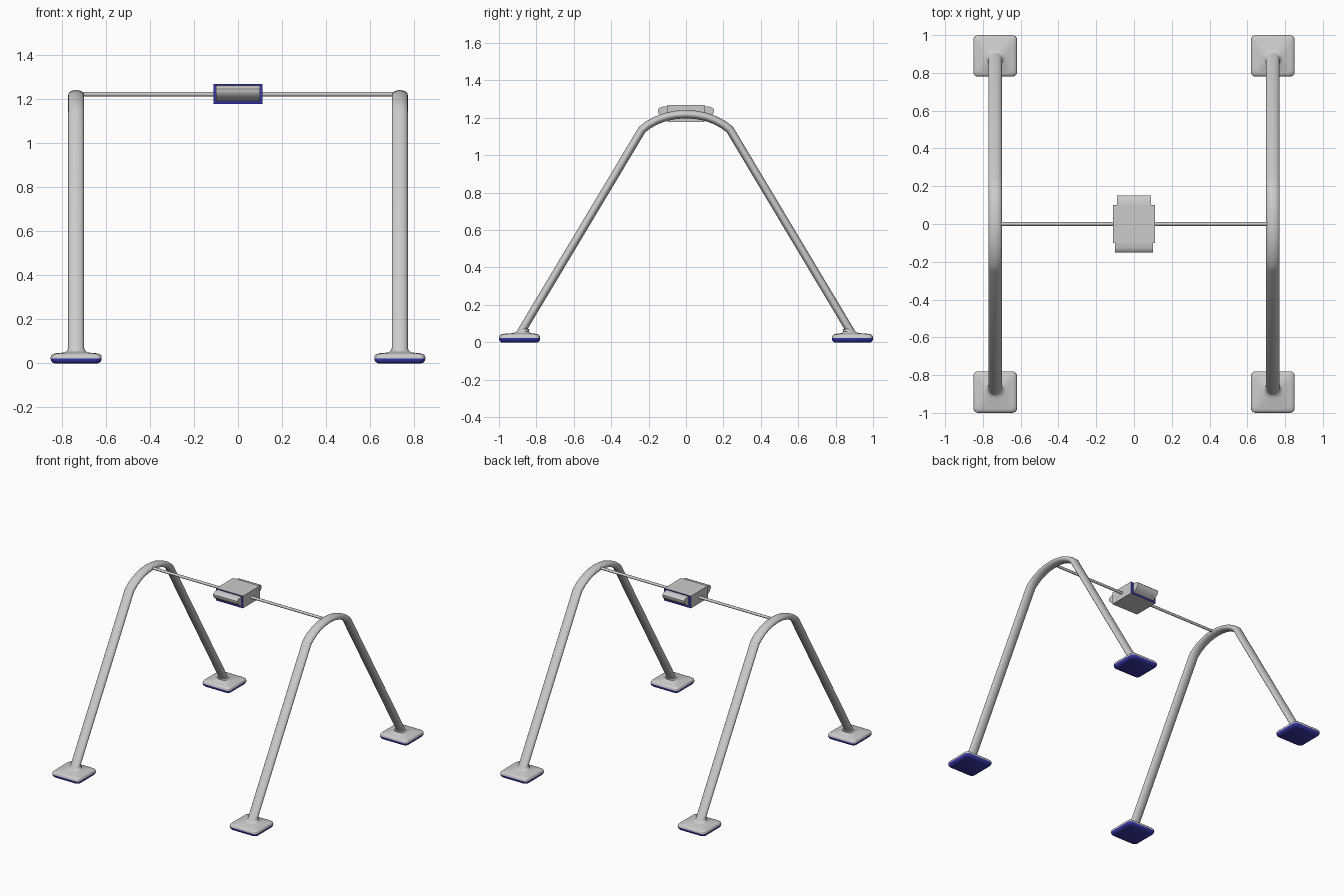
import bpy, bmesh, math
from mathutils import Vector

if "Cube" in bpy.data.objects:
    bpy.data.objects.remove(bpy.data.objects["Cube"])

blue = bpy.data.materials.new("blue_pad")
blue.diffuse_color = (0.04, 0.04, 0.4, 1)
blue.use_nodes = True
blue.node_tree.nodes["Principled BSDF"].inputs["Base Color"].default_value = blue.diffuse_color
grey = bpy.data.materials.new("grey_metal")
grey.diffuse_color = (0.6, 0.6, 0.6, 1)
grey.use_nodes = True
grey.node_tree.nodes["Principled BSDF"].inputs["Base Color"].default_value = grey.diffuse_color


def finish(name, bm, is_blue=None, smooth=40):
    bmesh.ops.recalc_face_normals(bm, faces=bm.faces)
    me = bpy.data.meshes.new(name)
    if is_blue:
        me.materials.append(grey)
        me.materials.append(blue)
        for f in bm.faces:
            f.material_index = int(is_blue(f))
    bm.to_mesh(me)
    bm.free()
    ob = bpy.data.objects.new(name, me)
    bpy.context.collection.objects.link(ob)
    if smooth:
        bpy.ops.object.select_all(action='DESELECT')
        ob.select_set(True)
        bpy.context.view_layer.objects.active = ob
        bpy.ops.object.shade_smooth_by_angle(angle=math.radians(smooth))
    return ob


def loft(rings):
    """Closed skin through rings of equal point count."""
    bm = bmesh.new()
    vs = [[bm.verts.new(p) for p in r] for r in rings]
    n = len(vs[0])
    for a, b in zip(vs, vs[1:]):
        for i in range(n):
            j = (i + 1) % n
            bm.faces.new((a[i], a[j], b[j], b[i]))
    bm.faces.new(vs[0])
    bm.faces.new(vs[-1])
    return bm


def arch_rings(x, rx=0.036, rn=0.022, n=20):
    """Oval tube following the A-shaped leg path, mitred at each bend."""
    half = [(0.897, 0.03), (0.235, 1.137), (0.20, 1.164), (0.155, 1.188),
            (0.105, 1.206), (0.053, 1.216)]
    path = [Vector((0, -y, z)) for y, z in half] + [Vector((0, 0, 1.219))]
    path += [Vector((0, y, z)) for y, z in reversed(half)]
    rings = []
    for i, p in enumerate(path):
        d1 = (p - path[max(i - 1, 0)]).normalized()
        d2 = (path[min(i + 1, len(path) - 1)] - p).normalized()
        t = (d1 + d2).normalized()
        nrm = Vector((0, -t.z, t.y))
        s = rn / max(t.dot(d2 if d2.length else d1), 0.5)
        rings.append([p + Vector((x + rx * math.cos(a), 0, 0)) + nrm * s * math.sin(a)
                      for a in (2 * math.pi * k / n for k in range(n))])
    return rings


def pad_ring(cx, cy, hx, hy, r, z, k=5):
    """Rounded rectangle outline."""
    pts = []
    for q, (sx, sy) in enumerate([(1, 1), (-1, 1), (-1, -1), (1, -1)]):
        for i in range(k):
            a = math.pi / 2 * (q + i / (k - 1))
            pts.append((cx + sx * (hx - r) + r * math.cos(a),
                        cy + sy * (hy - r) + r * math.sin(a), z))
    return pts


# Side frames and their feet
for side, sx in (("left", -1), ("right", 1)):
    finish(side + "_leg_arch", loft(arch_rings(sx * 0.735)))
    for end, sy in (("front", -1), ("back", 1)):
        levels = [(0.098, 0.098, 0.02, 0.0), (0.109, 0.104, 0.024, 0.004),
                  (0.115, 0.11, 0.025, 0.014), (0.116, 0.11, 0.025, 0.022),
                  (0.115, 0.109, 0.025, 0.033), (0.108, 0.102, 0.024, 0.041),
                  (0.095, 0.09, 0.024, 0.045), (0.052, 0.046, 0.035, 0.049),
                  (0.041, 0.032, 0.03, 0.057), (0.036, 0.027, 0.026, 0.07)]
        rings = []
        for hx, hy, r, z in levels:
            lean = max(z - 0.045, 0) * 0.6 + 0.01 * (z > 0.046)
            rings.append(pad_ring(sx * 0.735, sy * (0.89 - lean), hx, hy, r, z))
        finish(f"{end}_{side}_foot", loft(rings),
               lambda f: f.calc_center_median().z < 0.021)

# Thin crossbar joining the two arches
bar = [[(x, 0.01 * math.cos(a), 1.222 + 0.01 * math.sin(a))
        for a in (2 * math.pi * k / 12 for k in range(12))] for x in (-0.72, 0.72)]
finish("crossbar", loft(bar))

# Central box with blue front and back faces
bm = bmesh.new()
bmesh.ops.create_cube(bm, size=1)
bmesh.ops.scale(bm, vec=(0.222, 0.2, 0.092), verts=bm.verts)
bmesh.ops.translate(bm, vec=(0, 0, 1.223), verts=bm.verts)
finish("centre_box", bm, lambda f: abs(f.normal.y) > 0.9, smooth=0)

# Bulging covers on the front and back of the box
profile = [(0.095, 1.262), (0.125, 1.26), (0.143, 1.254), (0.151, 1.245),
           (0.151, 1.234), (0.144, 1.22), (0.125, 1.203), (0.095, 1.188)]
for name, sy, hw in (("front_cover", -1, 0.1), ("back_cover", 1, 0.09)):
    finish(name, loft([[(x, sy * y, z) for y, z in profile] for x in (-hw, hw)]))
